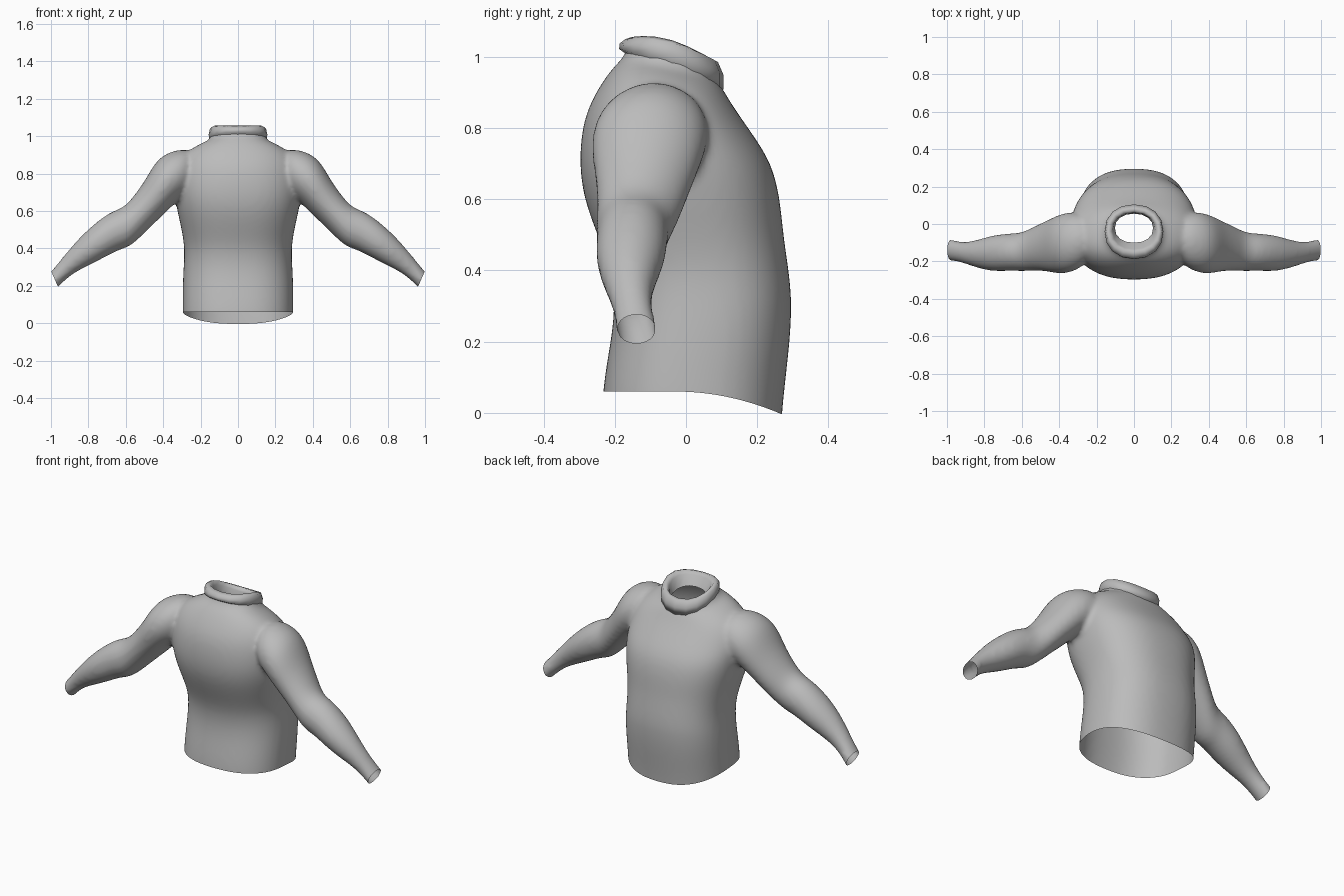
import bpy, bmesh, math
from mathutils import Vector

cube = bpy.data.objects.get("Cube")
if cube:
    bpy.data.objects.remove(cube, do_unlink=True)

# One plain cloth colour
cloth = bpy.data.materials.new("grey_cloth")
cloth.use_nodes = True
cloth.diffuse_color = (0.5, 0.5, 0.5, 1)
cloth.node_tree.nodes["Principled BSDF"].inputs["Base Color"].default_value = cloth.diffuse_color


def power(v, n):
    return math.copysign(abs(v) ** (2 / n), v)


def loft(bm, rings, cap=True):
    """Bridge closed rings of points, optionally closing both ends."""
    loops = [[bm.verts.new(p) for p in ring] for ring in rings]
    for a, b in zip(loops, loops[1:]):
        for i in range(len(a)):
            j = (i + 1) % len(a)
            bm.faces.new((a[i], a[j], b[j], b[i]))
    if cap:
        bm.faces.new(loops[0][::-1])
        bm.faces.new(loops[-1])


def body_ring(w, yf, zf, yb, zb, n=2.0, bulge=0.0, sides=32):
    """Tilted oval running from a front point to a back point."""
    pts = []
    for i in range(sides):
        a = math.tau * i / sides
        u, v = power(math.cos(a), n), power(math.sin(a), n)
        t = (v + 1) / 2
        pts.append((w * u, yf + (yb - yf) * t, zf + (zb - zf) * t + bulge * (1 - v * v)))
    return pts


def arm_ring(side, top, bottom, yf, yb, sides=20):
    """Oval spanning a top and a bottom point of the sleeve."""
    pts = []
    for i in range(sides):
        a = math.tau * i / sides
        t = (math.cos(a) + 1) / 2
        x = bottom[0] + (top[0] - bottom[0]) * t
        z = bottom[1] + (top[1] - bottom[1]) * t
        pts.append((side * x, (yf + yb) / 2 + (yb - yf) / 2 * math.sin(a), z))
    return pts


def make_object(name, bm):
    bmesh.ops.recalc_face_normals(bm, faces=bm.faces)
    mesh = bpy.data.meshes.new(name)
    bm.to_mesh(mesh)
    bm.free()
    mesh.materials.append(cloth)
    obj = bpy.data.objects.new(name, mesh)
    bpy.context.collection.objects.link(obj)
    return obj


# Torso: half width, front y, back y, height
bm = bmesh.new()
trunk = [(.297, -.24, .262, -.1), (.297, -.238, .268, .06), (.297, -.212, .29, .2),
         (.292, -.2, .3, .3), (.286, -.21, .29, .4), (.302, -.25, .274, .5),
         (.326, -.288, .266, .6), (.342, -.302, .243, .7)]
rings = [body_ring(w, yf, z, yb, z, 2.4) for w, yf, yb, z in trunk]
# Chest and neck: half width, front y and z, back y and z
chest = [(.345, -.292, .82, .19, .78), (.32, -.255, .9, .14, .85), (.26, -.215, .96, .115, .89),
         (.19, -.185, .99, .095, .925), (.145, -.165, 1.01, .08, .94), (.135, -.16, 1.1, .07, 1.03)]
rings += [body_ring(*c, 2.2) for c in chest]
loft(bm, rings)

# Sleeves: top point, bottom point, front y, back y
sleeve = [((.22, .94), (.24, .7), -.21, .05), ((.35, .928), (.33, .65), -.265, .07),
          ((.435, .88), (.38, .595), -.268, .05), ((.49, .775), (.44, .54), -.255, .02),
          ((.55, .69), (.51, .47), -.25, -.01), ((.61, .617), (.58, .405), -.255, -.045),
          ((.68, .6), (.63, .395), -.25, -.05), ((.78, .525), (.71, .352), -.257, -.055),
          ((.87, .435), (.8, .307), -.237, -.085), ((.94, .35), (.89, .262), -.207, -.1),
          ((1.0, .275), (.963, .193), -.195, -.08), ((1.06, .21), (1.03, .12), -.19, -.07)]
for side in (1, -1):
    loft(bm, [arm_ring(side, *s) for s in sleeve])
sweater = make_object("sweater_body", bm)

# Fuse torso and sleeves into one skin
sub = sweater.modifiers.new("soften", "SUBSURF")
sub.levels = 2
fuse = sweater.modifiers.new("fuse", "REMESH")
fuse.mode = "VOXEL"
fuse.voxel_size = 0.013
fused = bpy.data.meshes.new_from_object(
    sweater.evaluated_get(bpy.context.evaluated_depsgraph_get()))
sweater.modifiers.clear()

bm = bmesh.new()
bm.from_mesh(fused)
for _ in range(4):
    bmesh.ops.smooth_vert(bm, verts=bm.verts, factor=0.5,
                          use_axis_x=True, use_axis_y=True, use_axis_z=True)
# Open the hem, neck and cuffs
cuts = [((0, 0, .06), (0, 0, -1)), ((0, -.17, 1.03), (0, .075, .25)),
        ((.98, 0, .235), (.916, 0, -.4)), ((-.98, 0, .235), (-.916, 0, -.4))]
for point, normal in cuts:
    bmesh.ops.bisect_plane(bm, geom=bm.verts[:] + bm.edges[:] + bm.faces[:],
                           plane_co=Vector(point), plane_no=Vector(normal), clear_outer=True)
# Let the hem dip towards the back
for v in bm.verts:
    if v.co.z < .3 and abs(v.co.x) < .4:
        fade = (.3 - v.co.z) / .24
        v.co.z -= fade * .06 * max(0, (v.co.y + .03) / .29) ** 2
bm.to_mesh(sweater.data)
bm.free()

# Rolled collar: half width, front y and z, back y and z, roundness, side lift
bm = bmesh.new()
roll = [(.135, -.15, .995, .075, .925), (.152, -.188, 1.022, .105, .908),
        (.157, -.186, 1.038, .105, .95), (.15, -.17, 1.05, .09, .985),
        (.133, -.15, 1.056, .07, .99), (.115, -.135, 1.04, .06, .97),
        (.102, -.1, .99, .055, .92)]
lift = [0, .01, .015, .022, .024, .02, 0]
loft(bm, [body_ring(*r, 2.2, k, 16) for r, k in zip(roll, lift)], cap=False)
collar = make_object("rolled_collar", bm)

for obj in (sweater, collar):
    obj.data.shade_smooth()
